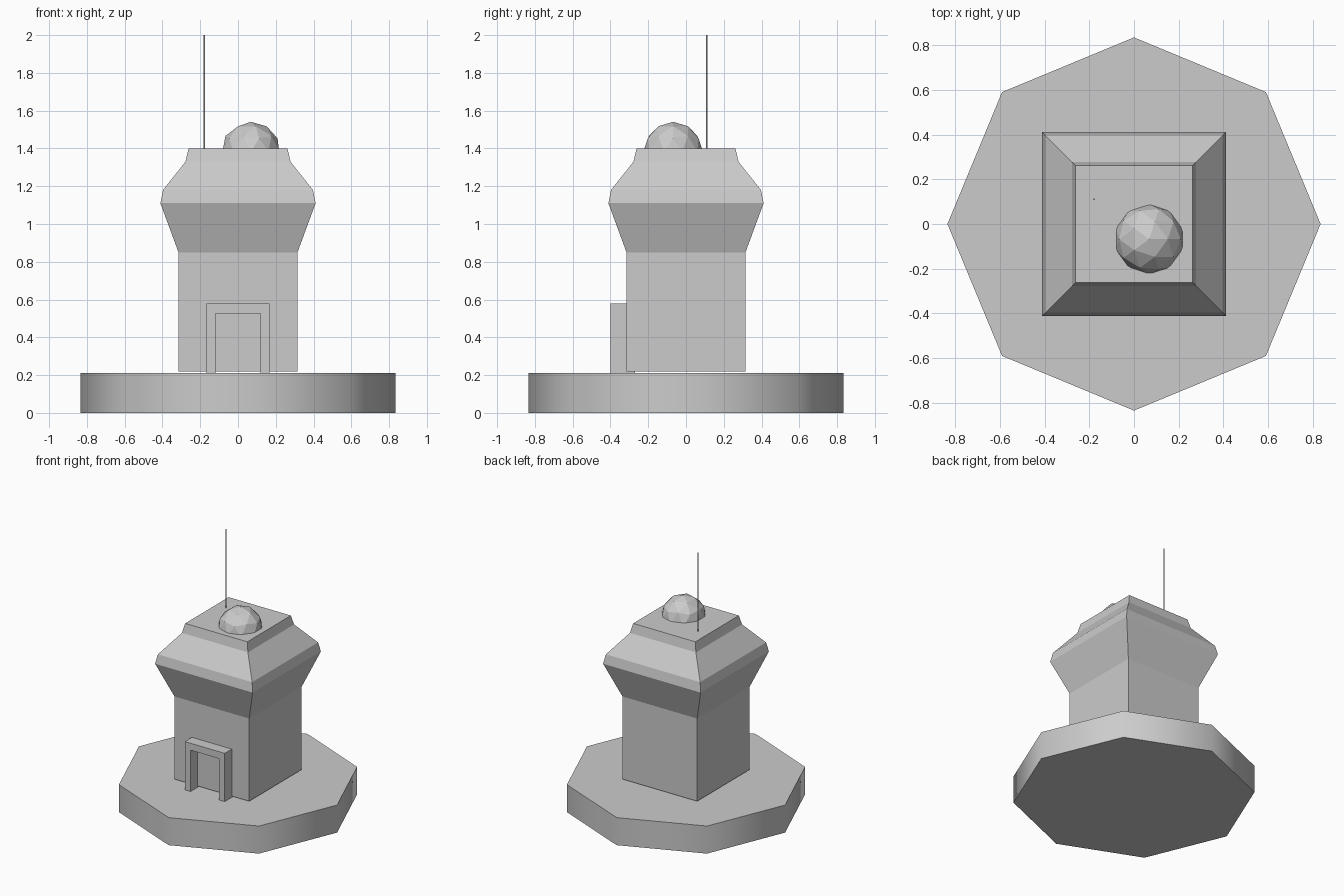
import bpy, bmesh, math

if "Cube" in bpy.data.objects:
    bpy.data.objects.remove(bpy.data.objects["Cube"])


def finish(bm, name):
    bmesh.ops.recalc_face_normals(bm, faces=bm.faces)
    mesh = bpy.data.meshes.new(name)
    bm.to_mesh(mesh)
    bm.free()
    ob = bpy.data.objects.new(name, mesh)
    bpy.context.collection.objects.link(ob)
    return ob


def stack(name, profile, sides, turn=0.0, centre=(0, 0)):
    """Polygonal rings from (corner radius, z) pairs, capped at both ends."""
    bm = bmesh.new()
    rings = []
    for r, z in profile:
        rings.append([bm.verts.new((centre[0] + r * math.cos(turn + math.tau * i / sides),
                                    centre[1] + r * math.sin(turn + math.tau * i / sides), z))
                      for i in range(sides)])
    for a, b in zip(rings, rings[1:]):
        for i in range(sides):
            j = (i + 1) % sides
            bm.faces.new((a[i], a[j], b[j], b[i]))
    bm.faces.new(rings[0][::-1])
    bm.faces.new(rings[-1])
    return finish(bm, name)


# Octagonal plinth, smooth around the rim with sharp top and bottom edges
plinth = stack("plinth", [(0.835, 0), (0.835, 0.21)], 8)
bpy.context.view_layer.objects.active = plinth
plinth.select_set(True)
bpy.ops.object.shade_smooth_by_angle(angle=math.radians(50))

# Square tower with flared head (half widths turned into corner radii)
half_widths = [(0.315, 0.22), (0.315, 0.85), (0.411, 1.11),
               (0.397, 1.18), (0.278, 1.33), (0.262, 1.40)]
stack("tower", [(h * math.sqrt(2), z) for h, z in half_widths], 4, math.pi / 4)

# Door surround: an arch outline extruded from the wall
outline = [(-0.168, 0.21), (-0.168, 0.578), (0.168, 0.578), (0.168, 0.21),
           (0.12, 0.21), (0.12, 0.525), (-0.12, 0.525), (-0.12, 0.21)]
bm = bmesh.new()
face = bm.faces.new([bm.verts.new((x, -0.40, z)) for x, z in outline])
out = bmesh.ops.extrude_face_region(bm, geom=[face], use_keep_orig=True)
bmesh.ops.translate(bm, vec=(0, 0.13, 0),
                    verts=[v for v in out["geom"] if isinstance(v, bmesh.types.BMVert)])
finish(bm, "door_surround")

# Faceted roof dome, half sunk into the roof
bm = bmesh.new()
bmesh.ops.create_icosphere(bm, subdivisions=2, radius=0.158)
bmesh.ops.translate(bm, vec=(0.068, -0.068, 1.383), verts=bm.verts)
finish(bm, "roof_dome")

# Thin antenna
stack("antenna", [(0.004, 1.38), (0.004, 2.0)], 6, centre=(-0.178, 0.11))
